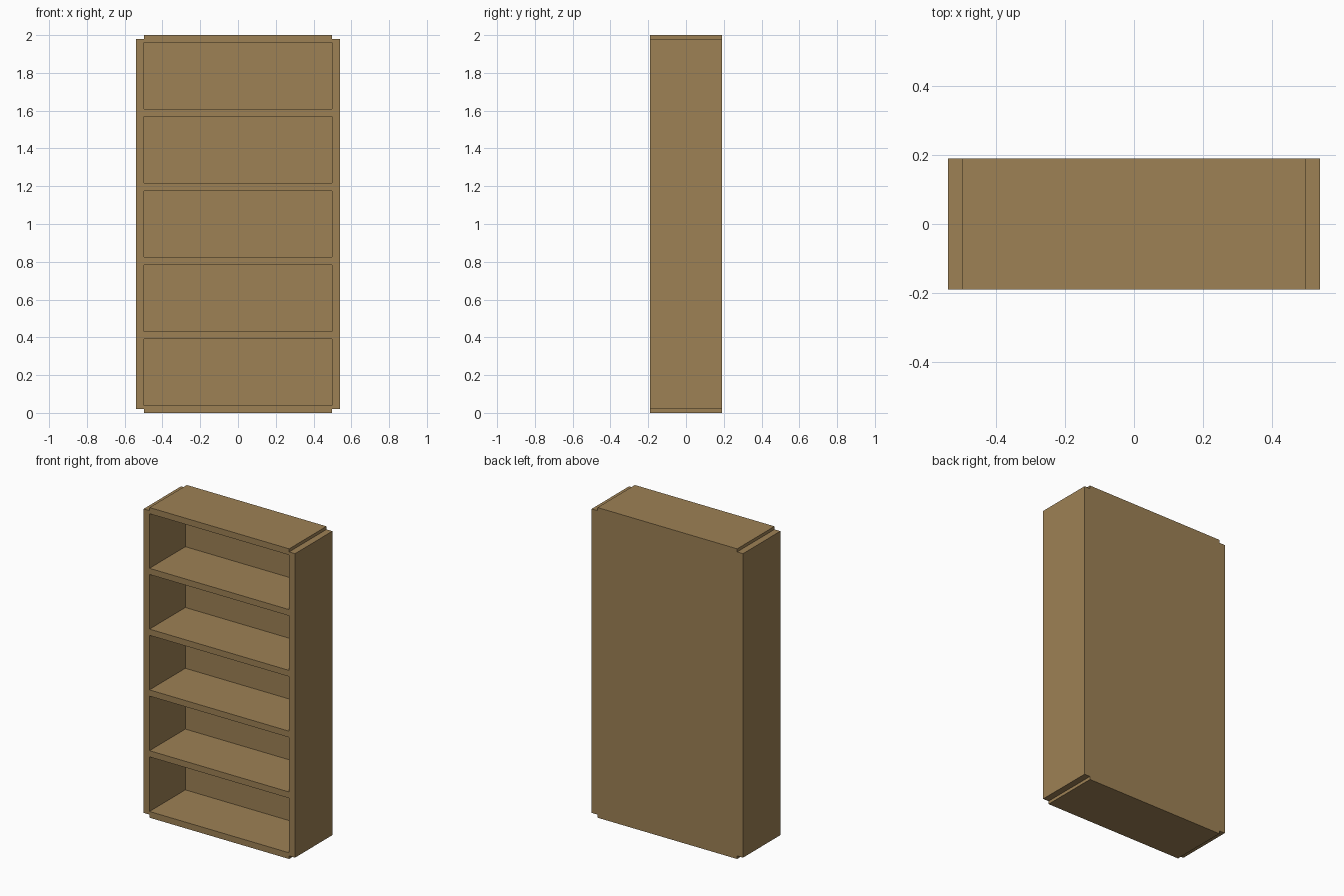
import bpy

if "Cube" in bpy.data.objects:
    bpy.data.objects.remove(bpy.data.objects["Cube"])

wood = bpy.data.materials.new("wood")
wood.diffuse_color = (0.34, 0.22, 0.09, 1)
wood.use_nodes = True
wood.node_tree.nodes["Principled BSDF"].inputs["Base Color"].default_value = wood.diffuse_color

HALF_W = 0.54      # outer half width
INNER = 0.498      # inner half width
DEPTH = 0.19       # half depth
BOARD = 0.04       # board thickness
BACK = 0.015       # back panel thickness
HEIGHT = 2.0
SHELVES = 4


def board(name, lo, hi):
    """Box between two opposite corners."""
    bpy.ops.mesh.primitive_cube_add(size=1, location=[(a + b) / 2 for a, b in zip(lo, hi)])
    ob = bpy.context.object
    ob.name = name
    ob.scale = [b - a for a, b in zip(lo, hi)]
    bpy.ops.object.transform_apply(location=False, rotation=False, scale=True)
    ob.data.materials.append(wood)
    return ob


# Side panels, half a board short of the top and bottom
for name, s in (("left_side", -1), ("right_side", 1)):
    xs = sorted((s * INNER, s * HALF_W))
    board(name, (xs[0], -DEPTH, BOARD / 2), (xs[1], DEPTH, HEIGHT - BOARD / 2))

# Bottom and top boards run the full depth
board("bottom_board", (-INNER, -DEPTH, 0), (INNER, DEPTH, BOARD))
board("top_board", (-INNER, -DEPTH, HEIGHT - BOARD), (INNER, DEPTH, HEIGHT))

# Back panel set inside the frame, flush with the rear
board("back_panel", (-INNER, DEPTH - BACK, BOARD), (INNER, DEPTH, HEIGHT - BOARD))

# Evenly spaced shelves
step = (HEIGHT - BOARD) / (SHELVES + 1)
for i in range(1, SHELVES + 1):
    z = i * step
    board(f"shelf_{i}", (-INNER, -DEPTH, z), (INNER, DEPTH - BACK, z + BOARD))
